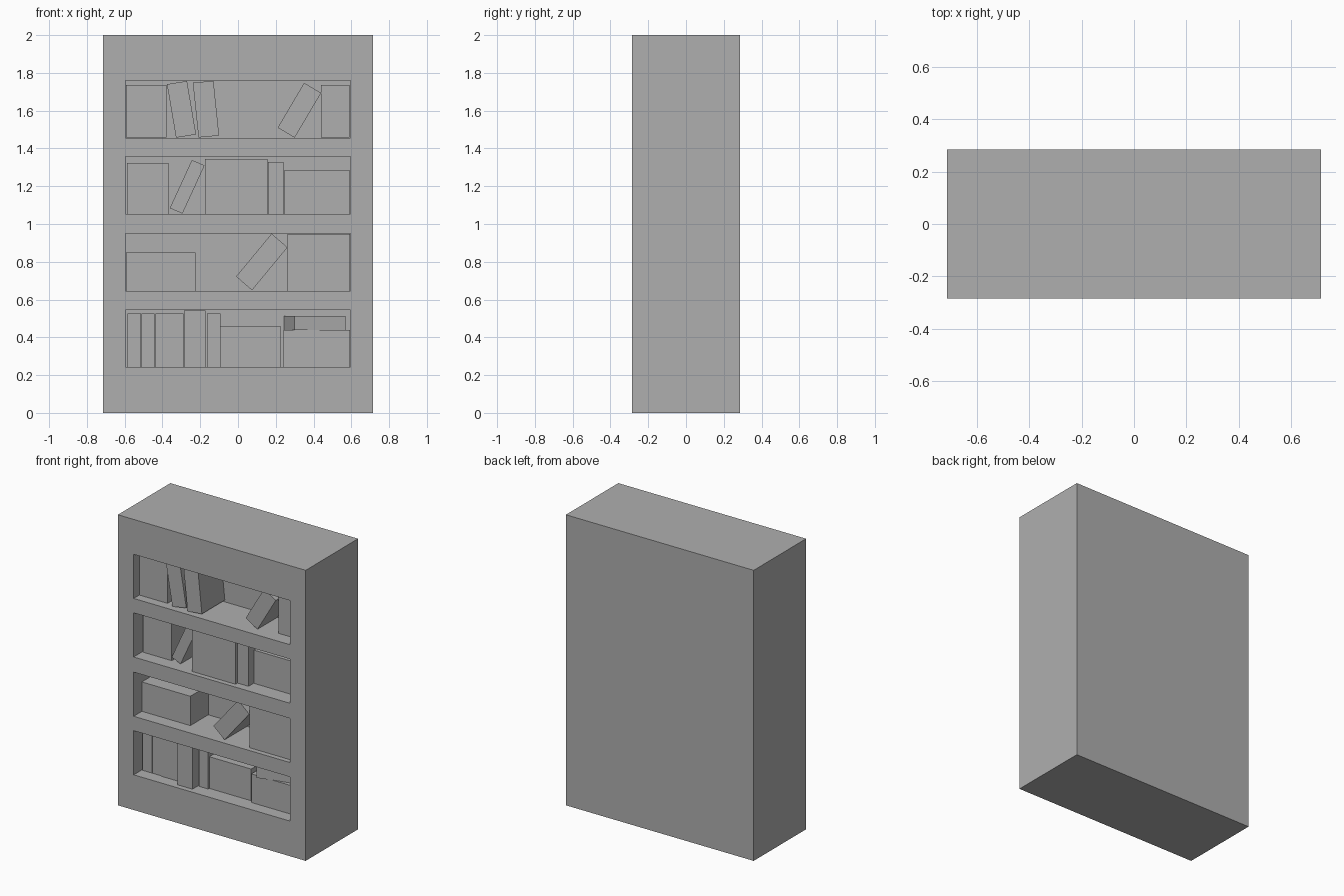
import bpy, bmesh
from math import sin, cos, radians

if "Cube" in bpy.data.objects:
    bpy.data.objects.remove(bpy.data.objects["Cube"])

W, D = 0.715, 0.285          # half width and half depth of the case
BACK = 0.0                   # y of the inner back wall
SIDE = 0.595                 # half width of the openings
SHIFT = 0.003                # small sideways offset of the books

grey = bpy.data.materials.new("dark_grey")
grey.diffuse_color = (0.43, 0.43, 0.43, 1)
grey.use_nodes = True
grey.node_tree.nodes["Principled BSDF"].inputs["Base Color"].default_value = grey.diffuse_color


def prism(bm, pts, a, b, axis='y'):
    """Extrude a closed outline from a to b along y (xz points) or z (xy points)."""
    place = (lambda p, t: (p[0], t, p[1])) if axis == 'y' else (lambda p, t: (p[0], p[1], t))
    lo = [bm.verts.new(place(p, a)) for p in pts]
    hi = [bm.verts.new(place(p, b)) for p in pts]
    n = len(pts)
    bm.faces.new(lo)
    bm.faces.new(hi[::-1])
    for i in range(n):
        j = (i + 1) % n
        bm.faces.new((lo[j], lo[i], hi[i], hi[j]))


def finish(name, bm):
    bmesh.ops.recalc_face_normals(bm, faces=bm.faces[:])
    me = bpy.data.meshes.new(name)
    bm.to_mesh(me)
    bm.free()
    me.materials.append(grey)
    ob = bpy.data.objects.new(name, me)
    bpy.context.collection.objects.link(ob)
    return ob


def rect(x0, x1, z0, z1):
    return [(x0, z0), (x1, z0), (x1, z1), (x0, z1)]


def book(name, pts, recess):
    bm = bmesh.new()
    prism(bm, [(x + SHIFT, z) for x, z in pts], -D + recess, BACK)
    return finish(name, bm)


def leaning(bottom, side, top):
    """Tilted rectangle from three neighbouring corners."""
    return [bottom, side, top, (bottom[0] + top[0] - side[0], bottom[1] + top[1] - side[1])]


# case with four shelf openings
floors = [0.242, 0.645, 1.053, 1.456]
bm = bmesh.new()
prism(bm, rect(-W, W, 0, 2), -D, D)
case = finish("bookcase", bm)
bm = bmesh.new()
for z in floors:
    prism(bm, rect(-SIDE, SIDE, z, z + 0.304), -D - 0.1, BACK)
cutter = finish("opening_cutter", bm)
cutter.hide_render = True
cutter.hide_viewport = True
mod = case.modifiers.new("openings", 'BOOLEAN')
mod.operation = 'DIFFERENCE'
mod.solver = 'EXACT'
mod.object = cutter

# upright books: shelf, left, right, top, recess
upright = [
    (0, -0.589, -0.516, 0.525, 0.085), (0, -0.513, -0.444, 0.525, 0.085),
    (0, -0.441, -0.291, 0.525, 0.080), (0, -0.289, -0.175, 0.541, 0.035),
    (0, -0.167, -0.096, 0.525, 0.093), (0, -0.095, 0.223, 0.461, 0.105),
    (0, 0.239, 0.591, 0.440, 0.085),
    (1, -0.597, -0.228, 0.848, 0.088), (1, 0.260, 0.591, 0.946, 0.033),
    (2, -0.591, -0.371, 1.323, 0.090), (2, -0.178, 0.154, 1.344, 0.033),
    (2, 0.155, 0.239, 1.328, 0.055), (2, 0.241, 0.589, 1.283, 0.110),
    (3, -0.597, -0.382, 1.737, 0.060), (3, 0.437, 0.510, 1.737, 0.095),
    (3, 0.511, 0.586, 1.737, 0.095),
]
for s, x0, x1, top, rec in upright:
    book("upright_book", rect(x0, x1, floors[s] + 0.001, top), rec)

# leaning books: bottom corner, next corner, opposite corner, recess
leaners = [
    ((0.071, 0.649), (0.259, 0.876), (0.175, 0.949), 0.033),
    ((-0.297, 1.055), (-0.180, 1.310), (-0.247, 1.339), 0.080),
    ((-0.331, 1.457), (-0.225, 1.474), (-0.273, 1.757), 0.040),
    ((-0.212, 1.458), (-0.103, 1.468), (-0.133, 1.758), 0.035),
    ((0.297, 1.457), (0.437, 1.694), (0.347, 1.747), 0.068),
]
for a, b, c, rec in leaners:
    book("leaning_book", leaning(a, b, c), rec)

# book lying flat, turned a little
t, length, depth = radians(14), 0.278, 0.23
x, y = 0.299, -D + 0.06
u = (length * cos(t), length * sin(t))
v = (-depth * sin(t), depth * cos(t))
bm = bmesh.new()
prism(bm, [(x, y), (x + u[0], y + u[1]), (x + u[0] + v[0], y + u[1] + v[1]),
           (x + v[0], y + v[1])], 0.438, 0.514, 'z')
finish("flat_book", bm)
